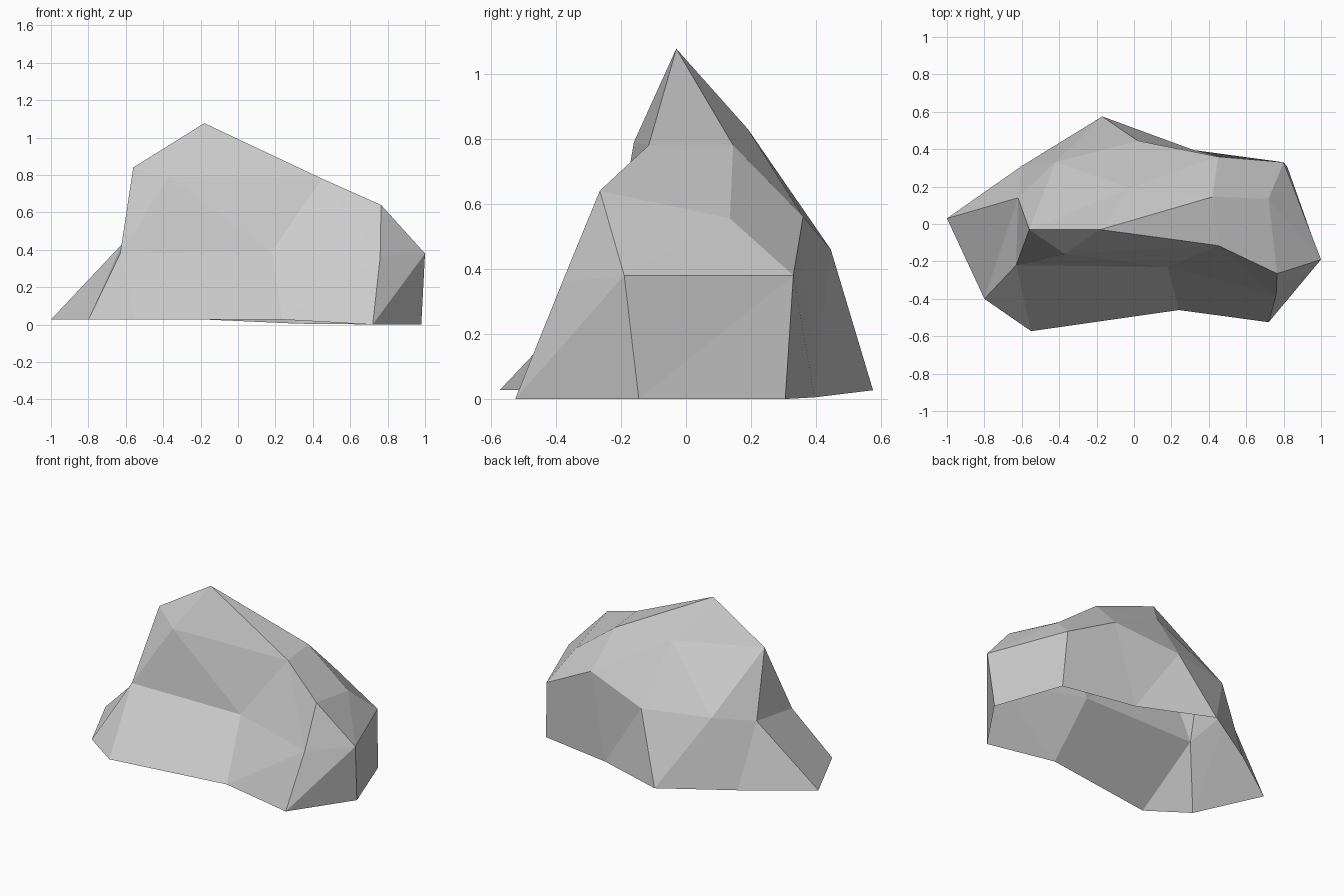
import bpy
import bmesh
from mathutils import Vector

# Remove the default cube
default_cube = bpy.data.objects.get("Cube")
if default_cube:
    bpy.data.objects.remove(default_cube, do_unlink=True)

# Stone colour
stone = bpy.data.materials.new("stone_grey")
stone.use_nodes = True
grey = (0.6, 0.6, 0.6, 1)
stone.diffuse_color = grey
stone.node_tree.nodes["Principled BSDF"].inputs["Base Color"].default_value = grey

bm = bmesh.new()


def ring(*points):
    """Add a loop of corners, counter-clockwise from above."""
    return [bm.verts.new(Vector(point)) for point in points]


def facet(*corners):
    bm.faces.new(corners)


def stitch(lower, upper):
    """Join two chains with triangles, always taking the shorter diagonal."""
    i = j = 0
    while i < len(lower) - 1 or j < len(upper) - 1:
        can_low, can_up = i < len(lower) - 1, j < len(upper) - 1
        step_low = can_low
        if can_low and can_up:
            low_diagonal = (lower[i + 1].co - upper[j].co).length
            up_diagonal = (lower[i].co - upper[j + 1].co).length
            step_low = low_diagonal < up_diagonal
        if step_low:
            facet(lower[i], lower[i + 1], upper[j])
            i += 1
        else:
            facet(lower[i], upper[j + 1], upper[j])
            j += 1


# Foot of the boulder, starting at the front of the -x end; the base is open
foot = ring((-.8, -.4, .027), (-.55, -.573, .027), (.24, -.46, .027), (.72, -.525, 0),
            (.98, -.145, 0), (.82, .305, 0), (.32, .395, .005), (-.17, .575, .027),
            (-.6, .31, .027), (-1, .03, .027))

# Waist: front ledge, +x end, then along the back
waist = ring((-.63, -.22, .38), (.18, -.23, .39), (.76, -.38, .36), (1, -.19, .38),
             (.8, .33, .38), (.45, .36, .56), (.02, .445, .46), (-.42, .33, .47),
             (-.62, .14, .43))

# Shoulder around the summit
shoulder = ring((-.56, -.03, .84), (-.37, -.16, .79), (.45, -.115, .78),
                (.765, -.265, .64), (.72, .135, .555), (.42, .145, .78),
                (-.025, .19, .83))
summit = bm.verts.new((-.18, -.03, 1.077))
left_end, brow, front_top, step_front, step_back, back_top, back_left = shoulder

# Lower walls, with one slanted crease at each end
stitch(foot[:4], waist[:3])
facet(foot[3], waist[3], waist[2])
stitch(foot[3:] + foot[:1], waist[3:])
facet(foot[0], waist[0], waist[-1])

# Upper walls
stitch(waist + waist[:1], shoulder + shoulder[:1])

# Sloping step below the summit on the +x side
facet(front_top, step_front, step_back, back_top)

# Summit facets
crown = [left_end, brow, front_top, back_top, back_left]
for here, after in zip(crown, crown[1:] + crown[:1]):
    facet(here, after, summit)

# Merge triangle pairs into the broad flat facets
pairs = [(foot[1], waist[1]), (foot[6], waist[4]), (waist[5], step_back)]
seams = [bm.edges.get(pair) for pair in pairs]
bmesh.ops.dissolve_edges(bm, edges=[seam for seam in seams if seam], use_verts=False)
bmesh.ops.recalc_face_normals(bm, faces=bm.faces[:])

mesh = bpy.data.meshes.new("boulder")
bm.to_mesh(mesh)
bm.free()
mesh.materials.append(stone)
boulder = bpy.data.objects.new("boulder", mesh)
bpy.context.collection.objects.link(boulder)
